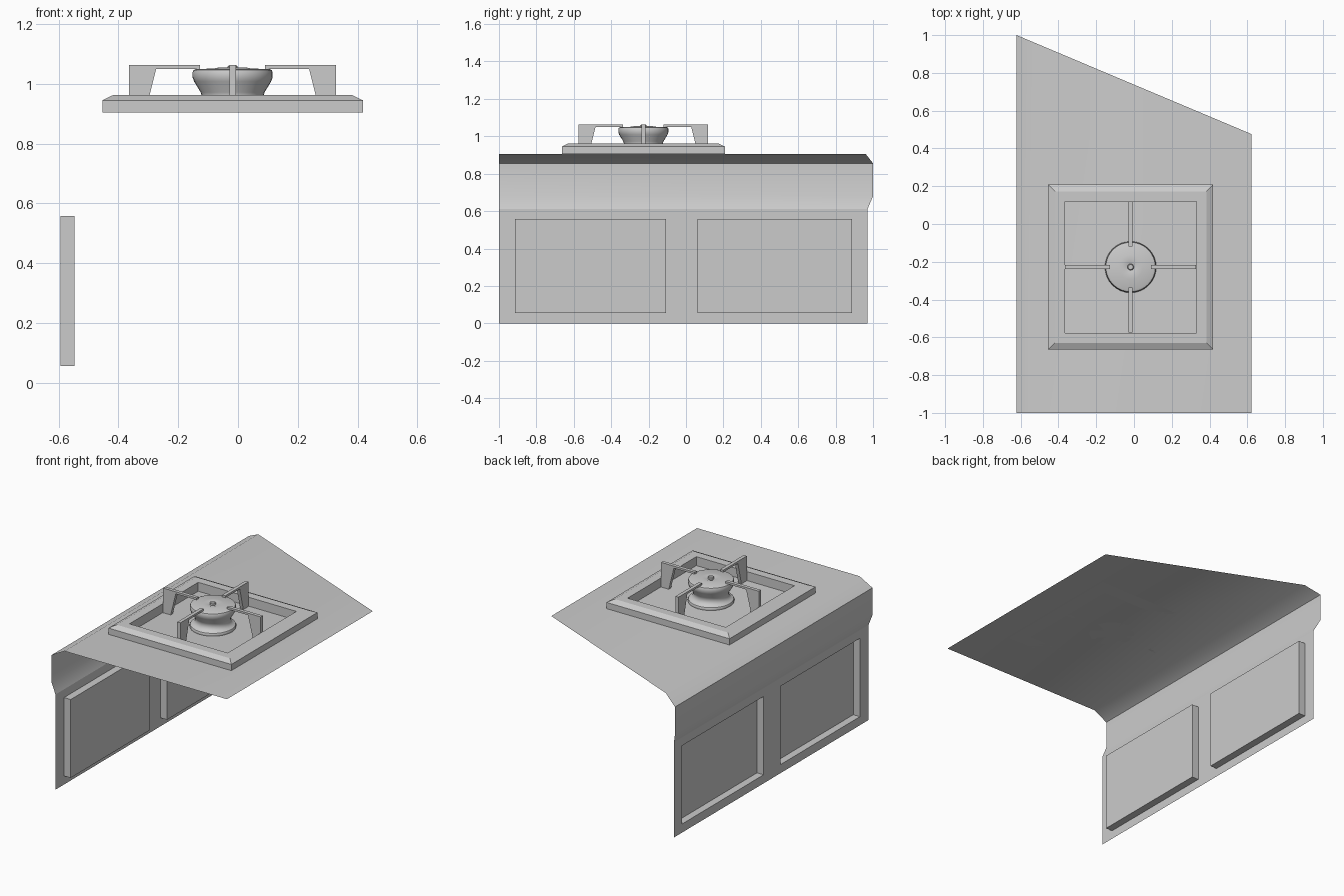
import bpy, bmesh, math
from mathutils import Matrix, Vector

if "Cube" in bpy.data.objects:
    bpy.data.objects.remove(bpy.data.objects["Cube"])

CX, CY = -0.018, -0.228       # burner centre
W = 0.622                     # half width of counter


def make(name, bm, smooth=None, flip=True):
    bmesh.ops.remove_doubles(bm, verts=bm.verts, dist=1e-5)
    if flip:
        bmesh.ops.recalc_face_normals(bm, faces=bm.faces)
    me = bpy.data.meshes.new(name)
    bm.to_mesh(me)
    bm.free()
    ob = bpy.data.objects.new(name, me)
    bpy.context.collection.objects.link(ob)
    if smooth:
        bpy.ops.object.select_all(action='DESELECT')
        ob.select_set(True)
        bpy.context.view_layer.objects.active = ob
        bpy.ops.object.shade_smooth_by_angle(angle=math.radians(smooth))
    return ob


def face(bm, pts):
    return bm.faces.new([bm.verts.new(p) for p in pts])


def back_y(x):
    return 1 - 0.524 * (x + W) / (2 * W)   # slanted mitre cut


# Counter top sheet with its rolled front edge, mitred at the back
bm = bmesh.new()
prof = [(W, 0.905, back_y(W)), (-0.53, 0.905, back_y(-0.53)), (-W, 0.855, 1),
        (-W, 0.68, 1), (-0.594, 0.61, 0.97)]
for (x0, z0, y0), (x1, z1, y1) in zip(prof, prof[1:]):
    face(bm, [(x0, -1, z0), (x0, y0, z0), (x1, y1, z1), (x1, -1, z1)])
make("counter_top", bm, 35, flip=False)

# Cabinet front sheet with two recessed door panels
bm = bmesh.new()
ys = [-1, -0.913, -0.108, 0.062, 0.888, 0.97]
zs = [0, 0.055, 0.557, 0.61]
X, XI = -0.594, -0.547
for i in range(5):
    for j in range(3):
        a, b, c, d = ys[i], ys[i + 1], zs[j], zs[j + 1]
        ring = [(a, c), (a, d), (b, d), (b, c)]
        if j == 1 and i in (1, 3):
            face(bm, [(XI, y, z) for y, z in ring])
            for (y0, z0), (y1, z1) in zip(ring, ring[1:] + ring[:1]):
                face(bm, [(X, y0, z0), (X, y1, z1), (XI, y1, z1), (XI, y0, z0)])
        else:
            face(bm, [(X, y, z) for y, z in ring])
ob = make("cabinet_front", bm)
if ob.data.polygons[0].normal.x > 0:
    ob.data.flip_normals()

# Square burner surround with chamfered rim
bm = bmesh.new()
rim = [(0.348, 0.905), (0.436, 0.905), (0.436, 0.945), (0.401, 0.962), (0.348, 0.962)]
corners = [(-1, -1), (1, -1), (1, 1), (-1, 1)]
for (h0, z0), (h1, z1) in zip(rim, rim[1:] + rim[:1]):
    for k in range(4):
        (ax, ay), (bx, by) = corners[k], corners[(k + 1) % 4]
        face(bm, [(CX + ax * h0, CY + ay * h0, z0), (CX + bx * h0, CY + by * h0, z0),
                  (CX + bx * h1, CY + by * h1, z1), (CX + ax * h1, CY + ay * h1, z1)])
make("burner_surround", bm)

# Burner body: lathed profile
bm = bmesh.new()
prof = [(0, 1.062), (0.013, 1.062), (0.017, 1.058), (0.017, 1.047), (0.045, 1.055),
        (0.065, 1.051), (0.122, 1.050), (0.131, 1.046), (0.134, 1.038), (0.134, 1.022),
        (0.129, 1.008), (0.107, 0.972), (0.103, 0.958), (0.106, 0.942), (0.117, 0.928),
        (0.132, 0.922), (0.136, 0.914), (0.134, 0.905), (0, 0.905)]
vs = [bm.verts.new((CX + r, CY, z)) for r, z in prof]
es = [bm.edges.new(p) for p in zip(vs, vs[1:])]
bmesh.ops.spin(bm, geom=vs + es, cent=(CX, CY, 0), axis=(0, 0, 1),
               angle=math.tau, steps=32, use_merge=True)
make("burner", bm, 40)

# Four pan supports around the burner
arm = [(0.109, 1.063), (0.346, 1.063), (0.346, 0.905), (0.292, 0.905),
       (0.256, 1.050), (0.109, 1.050)]
for k in range(4):
    bm = bmesh.new()
    f = face(bm, [(r, -0.011, z) for r, z in arm])
    ext = bmesh.ops.extrude_face_region(bm, geom=[f], use_keep_orig=True)
    bmesh.ops.translate(bm, vec=Vector((0, 0.022, 0)),
                        verts=[v for v in ext["geom"] if isinstance(v, bmesh.types.BMVert)])
    bm.transform(Matrix.Translation((CX, CY, 0)) @ Matrix.Rotation(k * math.pi / 2, 4, 'Z'))
    make(f"pan_support_{k + 1}", bm)
